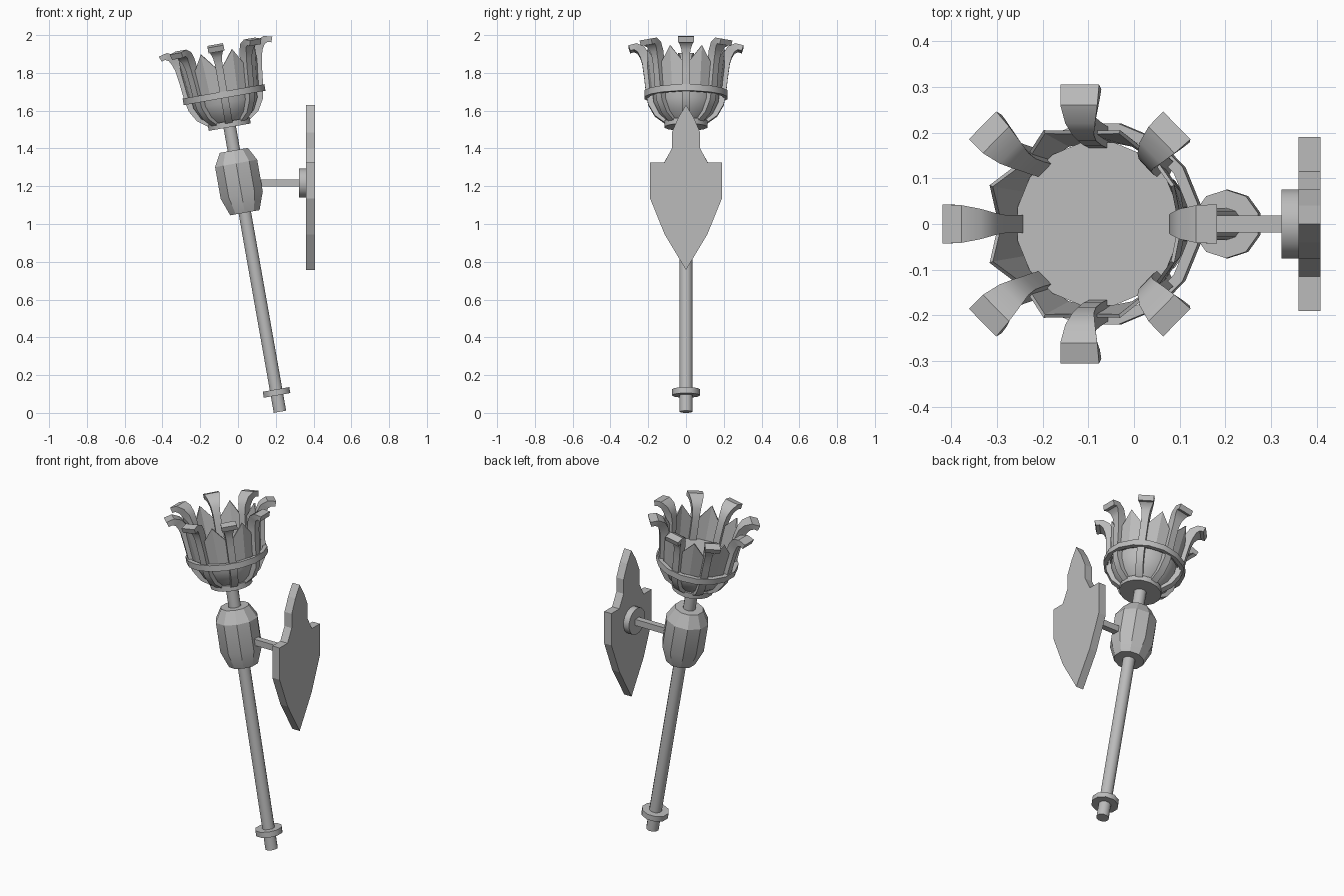
import bpy, bmesh, math
from mathutils import Matrix, Vector

if "Cube" in bpy.data.objects:
    bpy.data.objects.remove(bpy.data.objects["Cube"], do_unlink=True)

GREY = (0.5, 0.5, 0.5, 1)
metal = bpy.data.materials.new("grey_metal")
metal.use_nodes = True
metal.diffuse_color = GREY
metal.node_tree.nodes["Principled BSDF"].inputs["Base Color"].default_value = GREY

# The torch leans back along its own axis; the wall plate stays upright
LEAN = Matrix.Translation((0.222, 0, 0.006)) @ Matrix.Rotation(math.radians(-10), 4, 'Y')
UPRIGHT = Matrix.Identity(4)


def finish(name, bm, matrix=LEAN, smooth=None):
    bmesh.ops.recalc_face_normals(bm, faces=bm.faces)
    mesh = bpy.data.meshes.new(name)
    bm.to_mesh(mesh)
    bm.free()
    mesh.materials.append(metal)
    mesh.transform(matrix)
    ob = bpy.data.objects.new(name, mesh)
    bpy.context.scene.collection.objects.link(ob)
    if smooth:
        bpy.ops.object.select_all(action='DESELECT')
        ob.select_set(True)
        bpy.context.view_layer.objects.active = ob
        bpy.ops.object.shade_smooth_by_angle(angle=math.radians(smooth))
    return ob


def bridge(bm, a, b):
    n = len(a)
    for i in range(n):
        bm.faces.new((a[i], a[(i + 1) % n], b[(i + 1) % n], b[i]))


def circle(bm, r, z, sides):
    angles = [math.tau * (i + 0.5) / sides for i in range(sides)]
    return [bm.verts.new((r * math.cos(a), r * math.sin(a), z)) for a in angles]


def lathe(name, profile, sides, matrix=LEAN, smooth=None, ring=False):
    """Turn (radius, height) points; a ring closes on itself, others get caps."""
    bm = bmesh.new()
    loops = [circle(bm, r, z, sides) for r, z in profile]
    for a, b in zip(loops, loops[1:]):
        bridge(bm, a, b)
    if ring:
        bridge(bm, loops[-1], loops[0])
    else:
        bm.faces.new(loops[0])
        bm.faces.new(loops[-1])
    return finish(name, bm, matrix, smooth)


# Shaft, collars and grip
lathe("shaft", [(0.035, 0), (0.035, 1.55)], 10, smooth=40)
lathe("bottom_collar", [(0.075, 0.088), (0.075, 0.12)], 10, smooth=40)
lathe("grip", [(0.083, 1.07), (0.119, 1.165), (0.119, 1.335), (0.079, 1.405)], 10, smooth=20)
lathe("bowl_collar", [(0.115, 1.53), (0.115, 1.562)], 16, smooth=40)

# Bowl with its floor, and the outer hoop
lathe("bowl", [(0.095, 1.555), (0.145, 1.6), (0.175, 1.66), (0.182, 1.735)], 16, smooth=30)
lathe("hoop", [(0.2, 1.687), (0.224, 1.687), (0.224, 1.722), (0.2, 1.722)], 16,
      smooth=30, ring=True)

# Pointed crown: a peak between each pair of ribs
bm = bmesh.new()
low, high = [], []
for i in range(16):
    a = math.tau * i / 16
    peak = i % 2
    r, z = (0.214, 1.935) if peak else (0.196, 1.83)
    low.append(bm.verts.new((0.183 * math.cos(a), 0.183 * math.sin(a), 1.7)))
    high.append(bm.verts.new((r * math.cos(a), r * math.sin(a), z)))
bridge(bm, low, high)
crown = finish("crown", bm)
shell = crown.modifiers.new("thickness", 'SOLIDIFY')
shell.thickness = 0.008

# Eight ribs: outer radius, height, inner radius, height, half width
RIB = [(0.11, 1.55, 0.085, 1.57, 0.02), (0.165, 1.59, 0.13, 1.61, 0.02),
       (0.2, 1.65, 0.16, 1.66, 0.02), (0.212, 1.71, 0.164, 1.71, 0.02),
       (0.222, 1.8, 0.172, 1.8, 0.02), (0.232, 1.87, 0.182, 1.87, 0.02),
       (0.243, 1.905, 0.195, 1.92, 0.024), (0.257, 1.93, 0.22, 1.957, 0.033),
       (0.275, 1.94, 0.26, 1.974, 0.041), (0.295, 1.934, 0.305, 1.963, 0.043)]
for k in range(8):
    bm = bmesh.new()
    turn = Matrix.Rotation(math.tau * k / 8, 4, 'Z')
    loops = []
    for ro, zo, ri, zi, w in RIB:
        corners = ((ro, -w, zo), (ro, w, zo), (ri, w, zi), (ri, -w, zi))
        loops.append([bm.verts.new(turn @ Vector(c)) for c in corners])
    for a, b in zip(loops, loops[1:]):
        bridge(bm, a, b)
    bm.faces.new(loops[0])
    bm.faces.new(loops[-1])
    finish(f"rib_{k + 1}", bm, smooth=35)

# Wall plate: half outline mirrored across the middle, then given depth
HALF = [(0.04, 1.565), (0.075, 1.485), (0.075, 1.4), (0.115, 1.325),
        (0.19, 1.325), (0.19, 1.135), (0.113, 0.945)]
outline = [(0, 1.63)] + HALF + [(0, 0.757)] + [(-y, z) for y, z in reversed(HALF)]
bm = bmesh.new()
back = [bm.verts.new((0.36, y, z)) for y, z in outline]
front = [bm.verts.new((0.408, y, z)) for y, z in outline]
bridge(bm, back, front)
bm.faces.new(back)
bm.faces.new(front)
finish("wall_plate", bm, UPRIGHT)

# Round boss and square arm joining the plate to the grip
SIDEWAYS = Matrix.Translation((0, 0, 1.217)) @ Matrix.Rotation(math.pi / 2, 4, 'Y')
lathe("boss", [(0.077, 0.323), (0.077, 0.362)], 16, SIDEWAYS, smooth=40)
lathe("arm", [(0.026, 0.05), (0.026, 0.33)], 4, SIDEWAYS)
